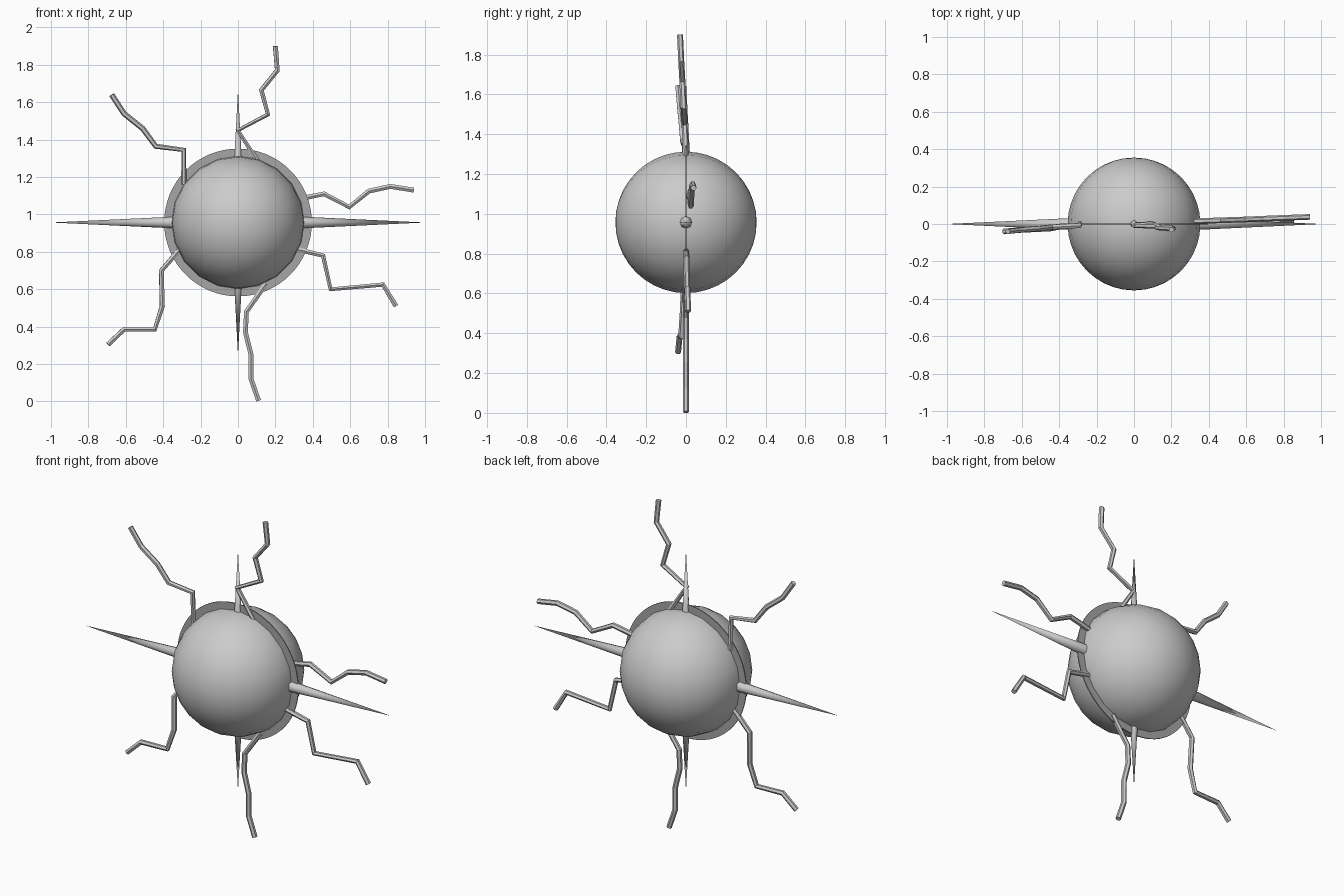
import bpy
import bmesh
from math import pi
from mathutils import Matrix, Vector

if "Cube" in bpy.data.objects:
    bpy.data.objects.remove(bpy.data.objects["Cube"], do_unlink=True)

CENTRE = Vector((0, 0, 0.957))


def material(name, value):
    mat = bpy.data.materials.new(name)
    colour = (value, value, value, 1)
    mat.diffuse_color = colour
    mat.use_nodes = True
    mat.node_tree.nodes["Principled BSDF"].inputs["Base Color"].default_value = colour
    return mat


light_grey = material("light grey", 0.6)
mid_grey = material("mid grey", 0.38)


def finish(name, bm, mat, smooth=False):
    mesh = bpy.data.meshes.new(name)
    bm.to_mesh(mesh)
    bm.free()
    mesh.materials.append(mat)
    for face in mesh.polygons:
        face.use_smooth = smooth
    obj = bpy.data.objects.new(name, mesh)
    bpy.context.collection.objects.link(obj)
    return obj


# Central ball
bm = bmesh.new()
bmesh.ops.create_uvsphere(bm, u_segments=20, v_segments=20, radius=0.355,
                          matrix=Matrix.Translation(CENTRE) @ Matrix.Rotation(pi / 2, 4, "X"))
finish("ball", bm, light_grey, smooth=True)

# Thin flat halo ring standing around the ball
bm = bmesh.new()
loops = []
for y in (-0.003, 0.003):
    for radius in (0.33, 0.395):
        place = Matrix.Translation(CENTRE + Vector((0, y, 0))) @ Matrix.Rotation(pi / 2, 4, "X")
        loops.append(bmesh.ops.create_circle(bm, segments=64, radius=radius, matrix=place)["verts"])
front_in, front_out, back_in, back_out = loops
for a, b in ((front_in, front_out), (front_out, back_out), (back_out, back_in), (back_in, front_in)):
    for i in range(64):
        j = (i + 1) % 64
        bm.faces.new((a[i], a[j], b[j], b[i]))
bmesh.ops.recalc_face_normals(bm, faces=bm.faces)
finish("halo_ring", bm, mid_grey)

# Four straight spikes: long ones sideways, shorter ones up and down
spikes = {
    "left_spike": ((1, 0, 0), 1.0, 0.034),
    "right_spike": ((-1, 0, 0), 1.0, 0.034),
    "top_spike": ((0, 0, 1), 0.71, 0.023),
    "bottom_spike": ((0, 0, -1), 0.71, 0.023),
}
for name, (axis, reach, radius) in spikes.items():
    axis = Vector(axis)
    start = 0.28
    turn = axis.to_track_quat("Z", "Y").to_matrix().to_4x4()
    bm = bmesh.new()
    bmesh.ops.create_cone(bm, cap_ends=True, segments=8, radius1=radius, radius2=0,
                          depth=reach - start,
                          matrix=Matrix.Translation(CENTRE + axis * (reach + start) / 2) @ turn)
    finish(name, bm, light_grey, smooth=True)
    obj = bpy.data.objects[name]
    obj.data.set_sharp_from_angle(angle=pi / 3)

# Zigzag bolts: (x, z) path, with depth y going from first to last value
bolts = {
    "top_bolt": ((0.0, -0.03), [(0.12, 1.26), (0, 1.45), (0.16, 1.535), (0.125, 1.665),
                                (0.21, 1.77), (0.2, 1.9)]),
    "upper_right_bolt": ((0.0, -0.04), [(-0.29, 1.16), (-0.29, 1.345), (-0.44, 1.365),
                                        (-0.51, 1.46), (-0.61, 1.54), (-0.675, 1.64)]),
    "upper_left_bolt": ((0.015, 0.038), [(0.31, 1.08), (0.46, 1.11), (0.595, 1.04),
                                         (0.7, 1.125), (0.815, 1.15), (0.94, 1.13)]),
    "lower_left_bolt": ((0.0, 0.01), [(0.31, 0.815), (0.455, 0.78), (0.495, 0.6),
                                      (0.775, 0.625), (0.845, 0.51)]),
    "bottom_bolt": ((0.0, 0.0), [(0.15, 0.63), (0.045, 0.48), (0.04, 0.37), (0.07, 0.25),
                                 (0.07, 0.12), (0.11, 0.004)]),
    "lower_right_bolt": ((0.0, -0.04), [(-0.31, 0.815), (-0.41, 0.7), (-0.405, 0.51),
                                        (-0.445, 0.385), (-0.61, 0.385), (-0.695, 0.305)]),
}
for name, ((y0, y1), path) in bolts.items():
    curve = bpy.data.curves.new(name, "CURVE")
    curve.dimensions = "3D"
    curve.bevel_depth = 0.015
    curve.bevel_resolution = 1
    curve.use_fill_caps = True
    spline = curve.splines.new("POLY")
    spline.points.add(len(path) - 1)
    for i, (x, z) in enumerate(path):
        spline.points[i].co = (x, y0 + (y1 - y0) * i / (len(path) - 1), z, 1)
    spline.use_smooth = False
    tube = bpy.data.objects.new(name + "_path", curve)
    bpy.context.collection.objects.link(tube)
    bm = bmesh.new()
    bm.from_mesh(tube.to_mesh())
    tube.to_mesh_clear()
    bpy.data.objects.remove(tube, do_unlink=True)
    finish(name, bm, light_grey)
